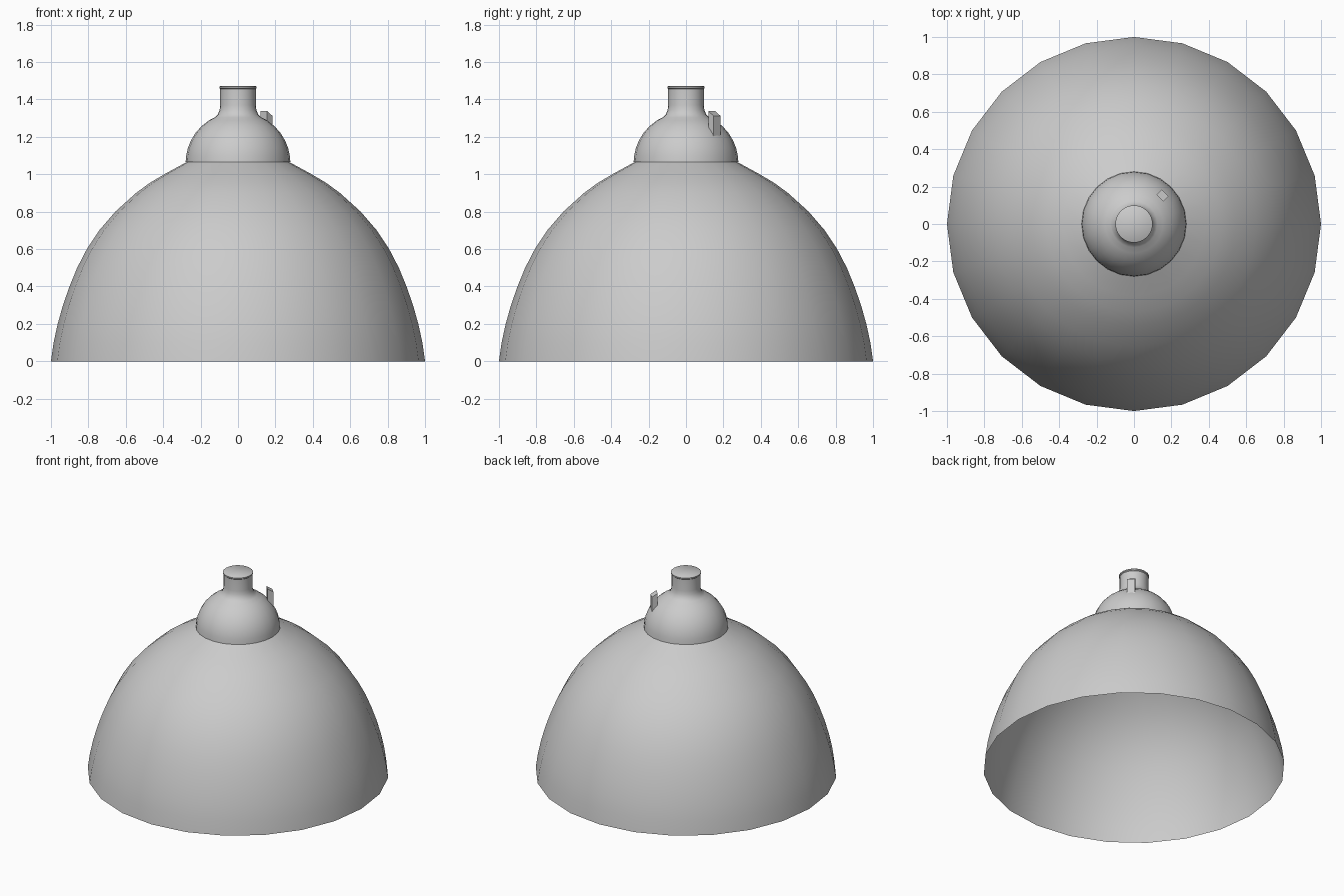
import bpy
import bmesh
import math
from mathutils import Matrix

cube = bpy.data.objects.get("Cube")
if cube:
    bpy.data.objects.remove(cube, do_unlink=True)

grey = bpy.data.materials.new("light grey metal")
grey.use_nodes = True
colour = (0.6, 0.6, 0.6, 1)
grey.diffuse_color = colour
grey.node_tree.nodes["Principled BSDF"].inputs["Base Color"].default_value = colour


def finish(bm, name, angle):
    mesh = bpy.data.meshes.new(name)
    bm.to_mesh(mesh)
    bm.free()
    mesh.materials.append(grey)
    obj = bpy.data.objects.new(name, mesh)
    bpy.context.collection.objects.link(obj)
    bpy.ops.object.select_all(action='DESELECT')
    obj.select_set(True)
    bpy.context.view_layer.objects.active = obj
    bpy.ops.object.shade_smooth_by_angle(angle=math.radians(angle))
    return obj


def lathe(name, profile, sides, cap=False):
    """Revolve (radius, height) points, listed bottom to top, around z."""
    bm = bmesh.new()
    rings = [[bm.verts.new((r * math.cos(math.tau * i / sides),
                            r * math.sin(math.tau * i / sides), z))
              for i in range(sides)] for r, z in profile]
    for low, high in zip(rings, rings[1:]):
        for i in range(sides):
            j = (i + 1) % sides
            bm.faces.new((low[i], low[j], high[j], high[i]))
    if cap:
        bm.faces.new(rings[-1])
    return finish(bm, name, 40)


# Open bell of the lamp
lathe("shade", [(1, 0), (0.986, 0.1), (0.964, 0.2), (0.936, 0.3), (0.901, 0.4),
                (0.86, 0.5), (0.808, 0.6), (0.742, 0.7), (0.656, 0.8),
                (0.545, 0.9), (0.47, 0.955), (0.385, 1.005), (0.275, 1.065)], 24)

# Domed cover with its neck and rim
lathe("cover", [(0.28, 1.065), (0.277, 1.1), (0.268, 1.14), (0.252, 1.18),
                (0.228, 1.22), (0.195, 1.257), (0.155, 1.288), (0.125, 1.304),
                (0.108, 1.32), (0.098, 1.345), (0.095, 1.37), (0.095, 1.455),
                (0.1, 1.46), (0.1, 1.468), (0.095, 1.472)], 24, cap=True)

# Small upright tab on the shoulder, with a sloping top
bm = bmesh.new()
bmesh.ops.create_cube(bm, size=1)
for v in bm.verts:
    outer = v.co.x > 0
    top = 1.312 if outer else 1.337
    v.co.x = 0.235 if outer else 0.195
    v.co.y *= 0.052
    v.co.z = top if v.co.z > 0 else 1.2
bm.transform(Matrix.Rotation(math.radians(45), 4, 'Z'))
finish(bm, "tab", 30)
